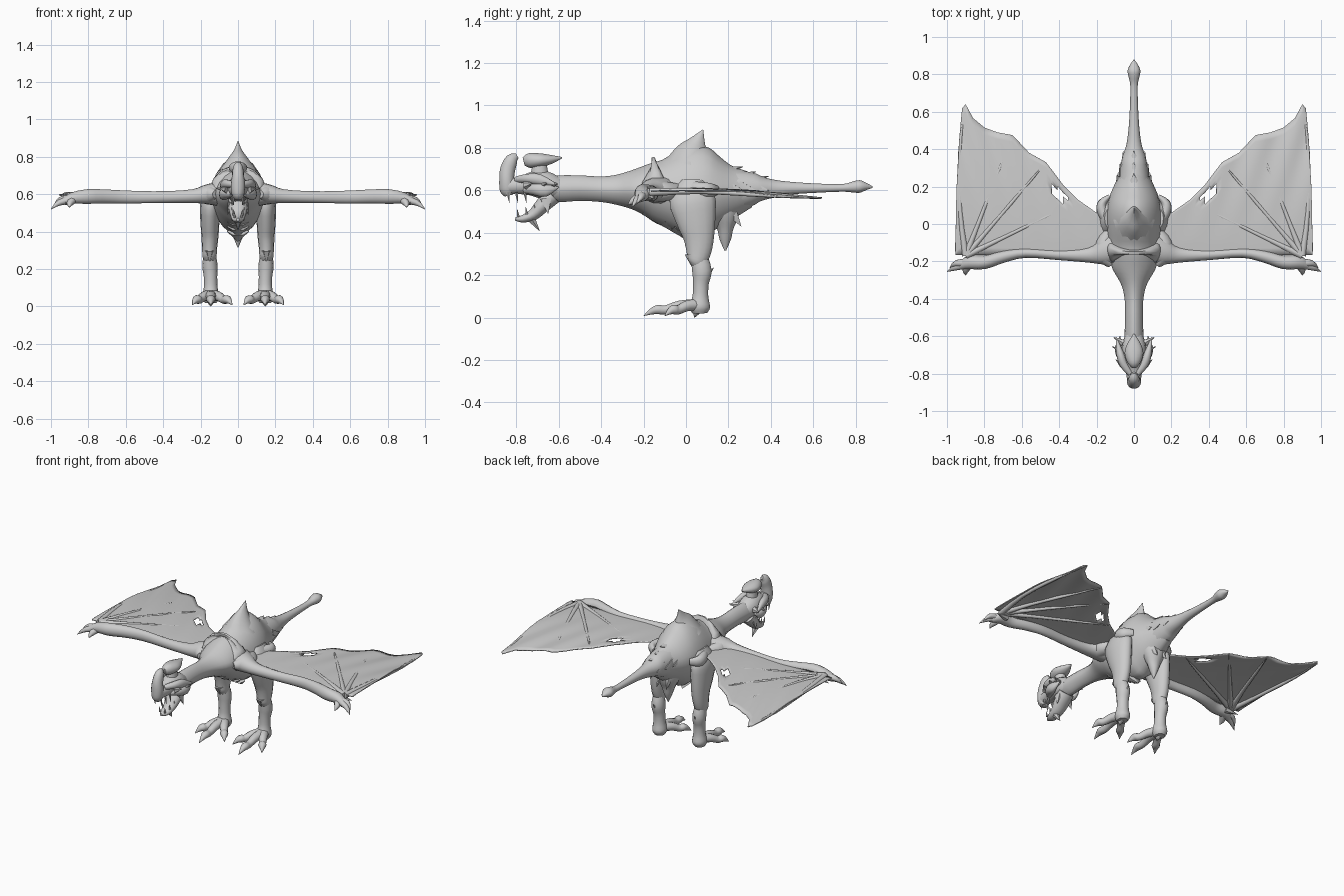
import bpy, bmesh, math
from mathutils import Vector

hide = bpy.data.materials.new("stone grey")
hide.diffuse_color = (0.6, 0.6, 0.6, 1)
X, Y, Z = Vector((1, 0, 0)), Vector((0, 1, 0)), Vector((0, 0, 1))


def finish(name, bm, mirror, angle=50):
    bmesh.ops.recalc_face_normals(bm, faces=bm.faces)
    me = bpy.data.meshes.new(name)
    bm.to_mesh(me)
    bm.free()
    me.materials.append(hide)
    ob = bpy.data.objects.new(name, me)
    bpy.context.collection.objects.link(ob)
    if mirror:
        ob.modifiers.new("mirror", 'MIRROR').use_mirror_merge = False
    bpy.ops.object.select_all(action='DESELECT')
    ob.select_set(True)
    bpy.context.view_layer.objects.active = ob
    bpy.ops.object.shade_smooth_by_angle(angle=math.radians(angle))
    return ob


def smooth(st, n):
    """Catmull-Rom interpolation of station tuples."""
    out = []
    for i in range(len(st) - 1):
        a, b, c, d = (st[max(i - 1, 0)], st[i], st[i + 1], st[min(i + 2, len(st) - 1)])
        for k in range(n):
            t = k / n
            out.append([0.5 * (2 * q + (r - p) * t + (2 * p - 5 * q + 4 * r - s) * t * t
                               + (3 * q - p - 3 * r + s) * t ** 3)
                        for p, q, r, s in zip(a, b, c, d)])
    return out + [list(st[-1])]


def loft(name, st, side=X, mirror=False, sides=14, power=1.0, n=3):
    """Tube through stations (x, y, z, half width along side, other half width)."""
    st = smooth(st, n)
    pts = [Vector(s[:3]) for s in st]
    bm, rings = bmesh.new(), []
    for i, s in enumerate(st):
        t = (pts[min(i + 1, len(pts) - 1)] - pts[max(i - 1, 0)]).normalized()
        u = (side - t * side.dot(t)).normalized()
        v = u.cross(t)
        ring = []
        for k in range(sides):
            a = 2 * math.pi * k / sides
            c, q = math.cos(a), math.sin(a)
            c = math.copysign(abs(c) ** power, c)
            q = math.copysign(abs(q) ** power, q)
            ring.append(bm.verts.new(pts[i] + u * c * max(s[3], .001) + v * q * max(s[4], .001)))
        rings.append(ring)
    for r0, r1 in zip(rings, rings[1:]):
        for k in range(sides):
            j = (k + 1) % sides
            bm.faces.new((r0[k], r0[j], r1[j], r1[k]))
    bm.faces.new(rings[0])
    bm.faces.new(rings[-1])
    return finish(name, bm, mirror)


def spike(name, base, tip, r, r2=None, side=X, mirror=False, sides=6):
    loft(name, [(*base, r, r2 or r), (*tip, .001, .001)], side, mirror, sides, n=1)


def body(rows):
    """Rows of y, top, bottom, half width."""
    return [(0, y, (t + b) / 2, w, (t - b) / 2) for y, t, b, w in rows]


# Torso, neck and tail
loft("torso_and_neck", body([
    (-.68, .66, .56, .045), (-.6, .67, .545, .05), (-.5, .67, .55, .048), (-.4, .665, .545, .05),
    (-.32, .675, .53, .07), (-.24, .70, .505, .115), (-.17, .73, .47, .13), (-.1, .755, .43, .14),
    (0, .80, .385, .152), (.08, .81, .38, .148), (.15, .765, .42, .13), (.22, .72, .47, .10),
    (.3, .69, .52, .066)]), sides=20, power=1.2)
loft("tail", body([
    (.24, .70, .50, .085), (.32, .685, .53, .07), (.36, .665, .55, .062), (.42, .65, .565, .042),
    (.5, .64, .58, .03), (.62, .632, .588, .022), (.74, .63, .593, .02), (.79, .643, .588, .03),
    (.82, .648, .588, .034), (.85, .635, .6, .022), (.88, .617, .611, .001)]))

# Back plate rim and dorsal spike
loft("back_plate_rim", body([(-.2, .735, .56, .12), (-.17, .75, .52, .145), (-.12, .765, .52, .148),
                             (-.1, .75, .55, .13)]), power=1.2, n=2)
loft("dorsal_spike", [(0, .02, .72, .11, .12), (0, .035, .78, .062, .085),
                      (0, .055, .83, .025, .04), (0, .08, .885, .001, .002)],
     power=1.2)

# Scales at the tail base and along the chest
for i, (y, z) in enumerate([(.22, .70), (.28, .675), (.34, .655)]):
    spike("tail_base_scale_%d" % i, (0, y - .03, z - .01), (0, y + .05, z + .012), .045, .025)
    spike("tail_side_scale_%d" % i, (.085 - i * .015, y - .03, .61), (.09 - i * .016, y + .05, .6),
          .015, .04, mirror=True)
for i in range(5):
    y, z = -.17 + .045 * i, .49 - .026 * i
    spike("chest_scale_%d" % i, (0, y - .02, z + .015), (0, y + .03, z - .04), .06, .03)

# Ragged skin hanging behind the legs
loft("hanging_skin", [(0, .15, .56, .09, .12), (0, .18, .48, .07, .075), (0, .185, .42, .045, .04),
                      (0, .185, .37, .025, .028), (0, .185, .315, .002, .004)])
spike("hanging_skin_tag", (.03, .2, .52), (.035, .26, .43), .03, .04, mirror=True)

# Head: skull, hooked nose, crest and side frills
loft("skull", body([(-.6, .66, .56, .05), (-.66, .69, .555, .065), (-.72, .69, .57, .06),
                    (-.78, .665, .58, .045), (-.84, .66, .58, .036)]))
loft("nose_horn", [(0, -.795, .762, .008, .012), (0, -.82, .745, .026, .03), (0, -.84, .70, .032, .036),
                   (0, -.845, .65, .038, .036), (0, -.84, .60, .034, .038), (0, -.835, .575, .02, .02)])
loft("crest", body([(-.765, .755, .715, .015), (-.74, .775, .705, .036), (-.69, .775, .708, .05),
                    (-.64, .768, .722, .036), (-.585, .757, .75, .002)]))
loft("crest_stalk", [(0, -.69, .66, .035, .045), (0, -.69, .72, .03, .035)], n=1)
loft("brow", [(.02, -.80, .65, .015, .015), (.055, -.75, .655, .022, .022),
              (.075, -.69, .65, .02, .026), (.095, -.605, .625, .002, .002)], mirror=True)
loft("cheek_frill", [(.03, -.76, .60, .015, .015), (.06, -.71, .605, .03, .03),
                     (.08, -.66, .60, .022, .03), (.075, -.6, .615, .002, .002)], mirror=True)
for i, (y, x) in enumerate([(-.74, .098), (-.67, .117), (-.62, .11)]):
    spike("frill_point_%d" % i, (.06, y - .015, .625), (x, y + .015, .632), .022, .02, Z, True)

# Open lower jaw, chin spike and teeth
loft("lower_jaw", [(0, -.63, .575, .05, .045), (0, -.68, .525, .05, .036), (0, -.72, .485, .04, .028),
                   (0, -.77, .465, .03, .018), (0, -.805, .465, .008, .008)])
spike("chin_spike", (0, -.735, .475), (0, -.69, .408), .03, .025)
spike("jaw_hinge", (.04, -.66, .56), (.055, -.65, .49), .015, .03, mirror=True)
for i, y in enumerate([-.84, -.80, -.76]):
    spike("upper_tooth_%d" % i, (.024 + i * .005, y, .59), (.024 + i * .005, y + .008, .54), .008, mirror=True)
    spike("lower_tooth_%d" % i, (.018 + i * .007, y + .05, .475 + i * .012),
          (.02 + i * .007, y + .045, .51 + i * .01), .007, mirror=True)

# Legs and feet
loft("thigh", [(.12, .03, .64, .04, .06), (.145, .03, .56, .055, .11), (.15, .045, .47, .052, .098),
               (.15, .06, .38, .046, .075), (.152, .06, .31, .04, .06), (.152, .05, .26, .036, .045),
               (.152, .04, .24, .02, .025)], mirror=True)
loft("shin", [(.152, .06, .29, .03, .04), (.15, .075, .22, .041, .047), (.147, .07, .16, .036, .038),
              (.146, .068, .10, .037, .038), (.146, .065, .05, .045, .05), (.146, .065, .02, .032, .035)],
     mirror=True)
spike("knee_tag", (.152, .02, .3), (.152, .03, .235), .03, mirror=True)
spike("shin_spur", (.15, .09, .19), (.15, .13, .235), .022, mirror=True)
spike("heel_claw", (.146, .05, .03), (.146, .04, 0), .025, mirror=True)
for nm, x, y in [("inner", .03, -.1), ("middle", .145, -.2), ("outer", .245, -.1)]:
    p = lambda f: (.146 + (x - .146) * f, .06 + (y - .06) * f)
    loft(nm + "_toe", [(*p(0), .06, .035, .03), (*p(.35), .055, .027, .026), (*p(.6), .036, .022, .022),
                       (*p(.74), .038, .025, .023), (*p(.86), .028, .015, .015), (*p(1), .008, .001, .001)],
         mirror=True, sides=10)

# Wing arms, hands and claws
loft("wing_arm", [(.08, -.12, .60, .09, .07), (.16, -.15, .60, .07, .055), (.24, -.165, .59, .042, .038),
                  (.4, -.165, .585, .028, .032), (.58, -.155, .585, .026, .035), (.7, -.175, .588, .032, .038),
                  (.8, -.205, .588, .036, .04), (.88, -.205, .58, .036, .032), (.93, -.225, .56, .02, .02)],
     side=Y, mirror=True)
for i, (tip, mid) in enumerate([((1, -.255, .52), (.955, -.232, .555)), ((.985, -.235, .535), (.95, -.21, .57)),
                                ((.9, -.275, .53), (.9, -.25, .55))]):
    loft("hand_claw_%d" % i, [(.88, -.21, .575, .025, .022), (*mid, .017, .016), (*tip, .001, .001)],
         side=Y if i < 2 else X, mirror=True, sides=8)
spike("thumb_claw", (.86, -.17, .575), (.94, -.15, .56), .022, side=Y, mirror=True)
loft("shoulder", [(.12, -.22, .60, .02, .02), (.15, -.17, .60, .05, .05), (.155, -.1, .595, .05, .048),
                  (.13, -.03, .60, .02, .03)], mirror=True)
loft("hip_plate", [(.12, .0, .62, .03, .03), (.165, .06, .605, .03, .035), (.17, .11, .60, .025, .035),
                   (.13, .15, .60, .01, .02)], mirror=True)

# Wing membrane: columns from the arm to the scalloped trailing edge
EDGE = [(.1, .1), (.15, .055), (.2, .06), (.3, .13), (.38, .21), (.47, .33), (.56, .38), (.65, .475),
        (.73, .49), (.8, .515), (.86, .565), (.9, .64), (.918, .62), (.935, .45), (.948, .2), (.955, -.13)]


def membrane_z(x, y):
    sag = .01 * math.sin(x * 38 - y * 12) * max(0, y + .1)
    return .606 - .055 * max(0, y + .1) ** 1.3 + .012 * math.sin((y + .17) * 4) + sag - .012 * x


bm, cols = bmesh.new(), []
for (x0, y0), (x1, y1) in zip(EDGE, EDGE[1:] + [(None, None)]):
    for k in range(3 if x1 else 1):
        x = x0 + ((x1 - x0) * k / 3 if x1 else 0)
        y = y0 + ((y1 - y0) * k / 3 if x1 else 0)
        rows = [-.165 + (y + .165) * j / 18 for j in range(19)]
        cols.append([bm.verts.new((x, v, membrane_z(x, v))) for v in rows])
for a, b in zip(cols, cols[1:]):
    for j in range(18):
        f = bm.faces.new((a[j], b[j], b[j + 1], a[j + 1]))
        c = f.calc_center_median()
        u, v = (c.x - .4) + (c.y - .16), (c.y - .16) - (c.x - .4)
        if abs(u) < .065 and abs(v) < .03:      # torn hole
            bm.faces.remove(f)
wing = finish("wing_membrane", bm, True)
solid = wing.modifiers.new("thickness", 'SOLIDIFY')
solid.thickness, solid.offset = .006, 0

# Finger bones fanning from the wrist
for i, (x, y) in enumerate([(.903, .635), (.65, .472), (.47, .328), (.3, .12)]):
    st = []
    for f, r in [(0, .02), (.3, .013), (.7, .009), (1, .002)]:
        px, py = .9 + (x - .9) * f, -.17 + (y + .17) * f
        if i == 0:
            px += .035 * math.sin(math.pi * f)
        st.append((px, py, membrane_z(px, py) - .004, r, r))
    loft("wing_finger_%d" % i, st, side=Z, mirror=True, sides=8)
